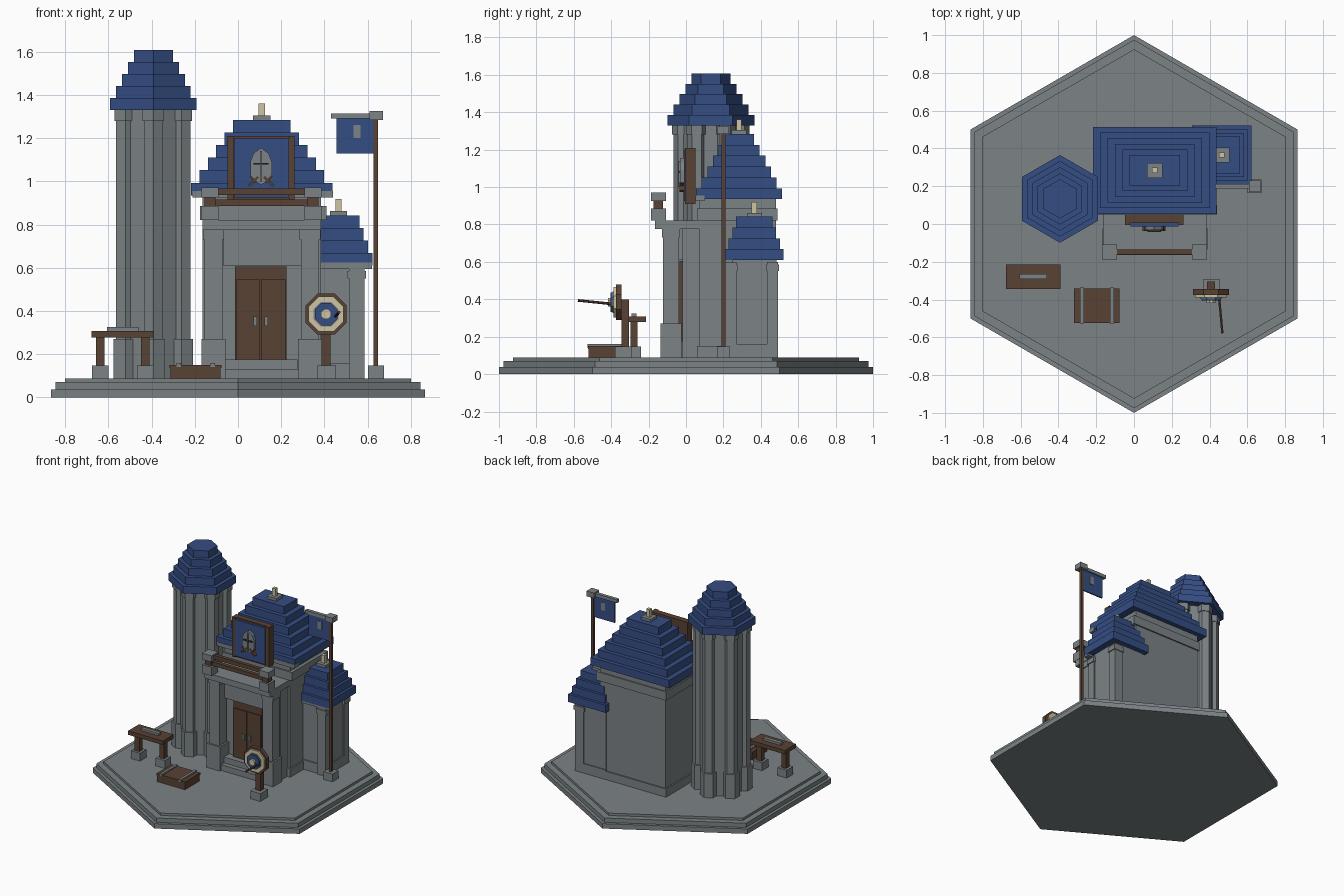
import bpy, bmesh, math
from mathutils import Matrix, Vector

if "Cube" in bpy.data.objects:
    bpy.data.objects.remove(bpy.data.objects["Cube"])

def mat(name, c):
    m = bpy.data.materials.new(name)
    m.diffuse_color = (*c, 1)
    m.use_nodes = True
    m.node_tree.nodes["Principled BSDF"].inputs["Base Color"].default_value = m.diffuse_color
    return m

STONE = mat("stone grey", (0.20, 0.225, 0.235))
BLUE = mat("roof blue", (0.036, 0.075, 0.23))
WOOD = mat("dark wood", (0.10, 0.054, 0.034))
CREAM = mat("cream", (0.62, 0.55, 0.36))
DARK = mat("visor dark", (0.03, 0.03, 0.035))

def finish(name, bm, m):
    bmesh.ops.recalc_face_normals(bm, faces=bm.faces)
    me = bpy.data.meshes.new(name)
    bm.to_mesh(me)
    bm.free()
    me.materials.append(m)
    ob = bpy.data.objects.new(name, me)
    bpy.context.collection.objects.link(ob)
    return ob

def box(name, m, x0, x1, y0, y1, z0, z1, tilt=0):
    """Box from its limits, optionally tilted about the y axis."""
    bm = bmesh.new()
    bmesh.ops.create_cube(bm, size=1)
    bmesh.ops.scale(bm, vec=(x1 - x0, y1 - y0, z1 - z0), verts=bm.verts)
    bmesh.ops.rotate(bm, matrix=Matrix.Rotation(tilt, 3, 'Y'), verts=bm.verts)
    bmesh.ops.translate(bm, vec=((x0 + x1) / 2, (y0 + y1) / 2, (z0 + z1) / 2), verts=bm.verts)
    return finish(name, bm, m)

def cbox(name, m, x, y, hx, hy, z0, z1):
    return box(name, m, x - hx, x + hx, y - hy, y + hy, z0, z1)

def extrude(name, m, pts, vec):
    bm = bmesh.new()
    f = bm.faces.new([bm.verts.new(p) for p in pts])
    g = bmesh.ops.extrude_face_region(bm, geom=[f], use_keep_orig=True)
    bmesh.ops.translate(bm, vec=vec, verts=[v for v in g['geom'] if isinstance(v, bmesh.types.BMVert)])
    return finish(name, bm, m)

def hexa(name, m, x, y, r, z0, z1):
    a = [math.radians(90 + 60 * i) for i in range(6)]
    return extrude(name, m, [(x + r * math.cos(t), y + r * math.sin(t), z0) for t in a], (0, 0, z1 - z0))

def disc(name, m, x, z, r, y0, y1, n=8):
    a = [2 * math.pi * (i + 0.5) / n for i in range(n)]
    return extrude(name, m, [(x + r * math.cos(t), y0, z + r * math.sin(t)) for t in a], (0, y1 - y0, 0))

def stepped_roof(name, x, y, hx, hy, dx, dy, z, dz, n):
    for i in range(n):
        cbox(name, BLUE, x, y, hx - i * dx, hy - i * dy, z + i * dz, z + (i + 1) * dz)
    top = z + n * dz
    cbox(name + "_cap", STONE, x, y, 0.04, 0.04, top, top + 0.02)
    cbox(name + "_finial", CREAM, x, y, 0.014, 0.014, top + 0.02, top + 0.077)

G = 0.088  # ground height on the base

# hexagonal base
for r, z0, z1 in ((1, 0, 0.037), (0.975, 0.037, 0.07), (0.925, 0.07, G)):
    hexa("base_step", STONE, 0, 0, r, z0, z1)

# tower
TX, TY = -0.392, 0.133
hexa("tower_core", STONE, TX, TY, 0.172, G, 1.33)
for i in range(6):
    t = math.radians(30 + 60 * i)
    x, y = TX + 0.15 * math.cos(t), TY + 0.15 * math.sin(t)
    hexa("tower_pilaster", STONE, x, y, 0.05, G, 1.3)
    hexa("tower_pilaster_cap", STONE, x, y, 0.057, 1.28, 1.33)
    hexa("tower_pilaster_base", STONE, x, y, 0.062, G, 0.27)
for i in range(5):
    hexa("tower_roof", BLUE, TX, TY, 0.232 - 0.032 * i, 1.33 + 0.0555 * i, 1.33 + 0.0555 * (i + 1))

# main hall
box("hall_body", STONE, -0.165, 0.385, 0.07, 0.48, G, 0.935)
box("hall_plinth", STONE, -0.175, 0.395, 0.06, 0.49, G, 0.15)
box("hall_cornice", STONE, -0.175, 0.41, 0.06, 0.49, 0.82, 0.885)
box("hall_eave", STONE, -0.21, 0.44, 0.05, 0.1, 0.925, 0.955)
stepped_roof("hall_roof", 0.11, 0.284, 0.328, 0.23, 0.039, 0.03, 0.935, 0.0582, 6)

# porch, columns and balcony
box("porch_wall", STONE, -0.15, 0.37, -0.02, 0.08, G, 0.78)
box("porch_lintel", STONE, -0.07, 0.305, -0.06, 0, 0.61, 0.78)
box("balcony_slab", STONE, -0.165, 0.385, -0.165, 0.08, 0.775, 0.82)
for x in (-0.113, 0.333):
    cbox("porch_column", STONE, x, -0.08, 0.042, 0.042, G, 0.775)
    cbox("column_base", STONE, x, -0.08, 0.055, 0.055, G, 0.27)
    cbox("column_cap", STONE, x, -0.08, 0.048, 0.048, 0.73, 0.775)
for x in (-0.13, 0.347):
    cbox("rail_foot", STONE, x, -0.148, 0.04, 0.04, 0.82, 0.885)
    cbox("rail_post", WOOD, x, -0.148, 0.025, 0.025, 0.885, 0.925)
    cbox("rail_cap", STONE, x, -0.148, 0.04, 0.04, 0.925, 0.972)
for z in (0.885, 0.937):
    box("rail_bar", WOOD, -0.12, 0.34, -0.162, -0.135, z, z + 0.03)

# door and steps
box("door_frame", WOOD, -0.015, 0.225, -0.035, 0, 0.17, 0.605)
for x in (-0.01, 0.107):
    box("door_leaf", WOOD, x, x + 0.113, -0.043, -0.03, 0.176, 0.545)
for x in (0.08, 0.13):
    cbox("door_handle", STONE, x, -0.046, 0.008, 0.008, 0.33, 0.375)
box("lower_step", STONE, -0.07, 0.28, -0.12, 0, G, 0.132)
box("upper_step", STONE, -0.06, 0.275, -0.085, 0, 0.132, 0.176)

# banner board with helmet and crossed swords
box("banner_back", WOOD, -0.048, 0.262, 0.005, 0.05, 0.91, 1.21)
box("banner_panel", BLUE, -0.018, 0.235, -0.012, 0.01, 0.925, 1.2)
for x in (-0.048, 0.235):
    box("banner_side", WOOD, x, x + 0.027, -0.005, 0.02, 0.91, 1.21)
helmet = [(0, 1.155), (0.035, 1.13), (0.05, 1.09), (0.05, 1.025), (0.03, 1.0), (0, 0.985)]
outline = helmet + [(-x, z) for x, z in helmet[-2:0:-1]]
extrude("helmet", STONE, [(0.107 + x, -0.012, z) for x, z in outline], (0, -0.02, 0))
box("helmet_ridge", STONE, 0.102, 0.112, -0.04, -0.03, 1.0, 1.14)
box("visor_slot", DARK, 0.072, 0.142, -0.042, -0.03, 1.077, 1.086)
for s in (-1, 1):
    x = 0.107 + s * 0.035
    box("sword_grip", WOOD, x - 0.006, x + 0.006, -0.036, -0.012, 0.97, 1.03, -s * 0.8)
    box("sword_guard", WOOD, x - 0.02, x + 0.02, -0.036, -0.012, 1.005, 1.015, -s * 0.8)

# side annex
box("annex_body", STONE, 0.33, 0.575, 0.23, 0.485, G, 0.61)
box("annex_plinth", STONE, 0.33, 0.585, 0.22, 0.492, G, 0.16)
box("annex_eave", STONE, 0.38, 0.62, 0.208, 0.25, 0.595, 0.625)
for y in (0.24, 0.462):
    cbox("annex_pilaster", STONE, 0.55, y, 0.035, 0.03, G, 0.6)
    cbox("annex_pilaster_cap", STONE, 0.55, y, 0.042, 0.035, 0.55, 0.585)
stepped_roof("annex_roof", 0.465, 0.365, 0.157, 0.157, 0.02, 0.02, 0.61, 0.058, 4)

# flagpole
cbox("pole_foot", STONE, 0.638, 0.2, 0.037, 0.035, G, 0.147)
cbox("pole", WOOD, 0.638, 0.2, 0.01, 0.01, 0.147, 1.29)
cbox("pole_cap", STONE, 0.64, 0.2, 0.031, 0.031, 1.285, 1.325)
box("flag_arm", STONE, 0.43, 0.62, 0.187, 0.213, 1.29, 1.315)
box("flag", BLUE, 0.455, 0.648, 0.194, 0.204, 1.13, 1.295)
cbox("flag_emblem", STONE, 0.551, 0.199, 0.017, 0.009, 1.2, 1.26)

# bench with a slab on top
for x in (-0.637, -0.43):
    cbox("bench_foot", STONE, x, -0.278, 0.038, 0.038, G, 0.148)
    cbox("bench_leg", WOOD, x, -0.278, 0.02, 0.02, 0.148, 0.28)
box("bench_top", WOOD, -0.678, -0.388, -0.345, -0.215, 0.278, 0.308)
box("bench_slab", STONE, -0.607, -0.46, -0.292, -0.264, 0.308, 0.325)

# chest
box("chest_body", WOOD, -0.313, -0.08, -0.52, -0.345, G, 0.135)
box("chest_lid", WOOD, -0.317, -0.076, -0.524, -0.341, 0.135, 0.15)
for x in (-0.275, -0.117):
    cbox("chest_strap", STONE, x, -0.4325, 0.01, 0.095, 0.14, 0.16)

# target on a post with an arrow
cbox("target_foot", STONE, 0.411, -0.335, 0.042, 0.045, G, 0.148)
cbox("target_post", WOOD, 0.408, -0.325, 0.021, 0.021, 0.148, 0.4)
rings = ((WOOD, 0.103, -0.375), (CREAM, 0.088, -0.388), (STONE, 0.062, -0.394),
         (BLUE, 0.056, -0.404), (CREAM, 0.025, -0.418))
for m, r, y in rings:
    disc("target_ring", m, 0.408, 0.385, r, -0.345, y)
a, b = Vector((0.45, -0.385, 0.374)), Vector((0.468, -0.578, 0.394))
bm = bmesh.new()
bmesh.ops.create_cone(bm, cap_ends=True, segments=6, radius1=0.007, radius2=0.007, depth=(b - a).length,
                      matrix=Matrix.Translation((a + b) / 2) @ (b - a).to_track_quat('Z', 'Y').to_matrix().to_4x4())
finish("arrow", bm, WOOD)
